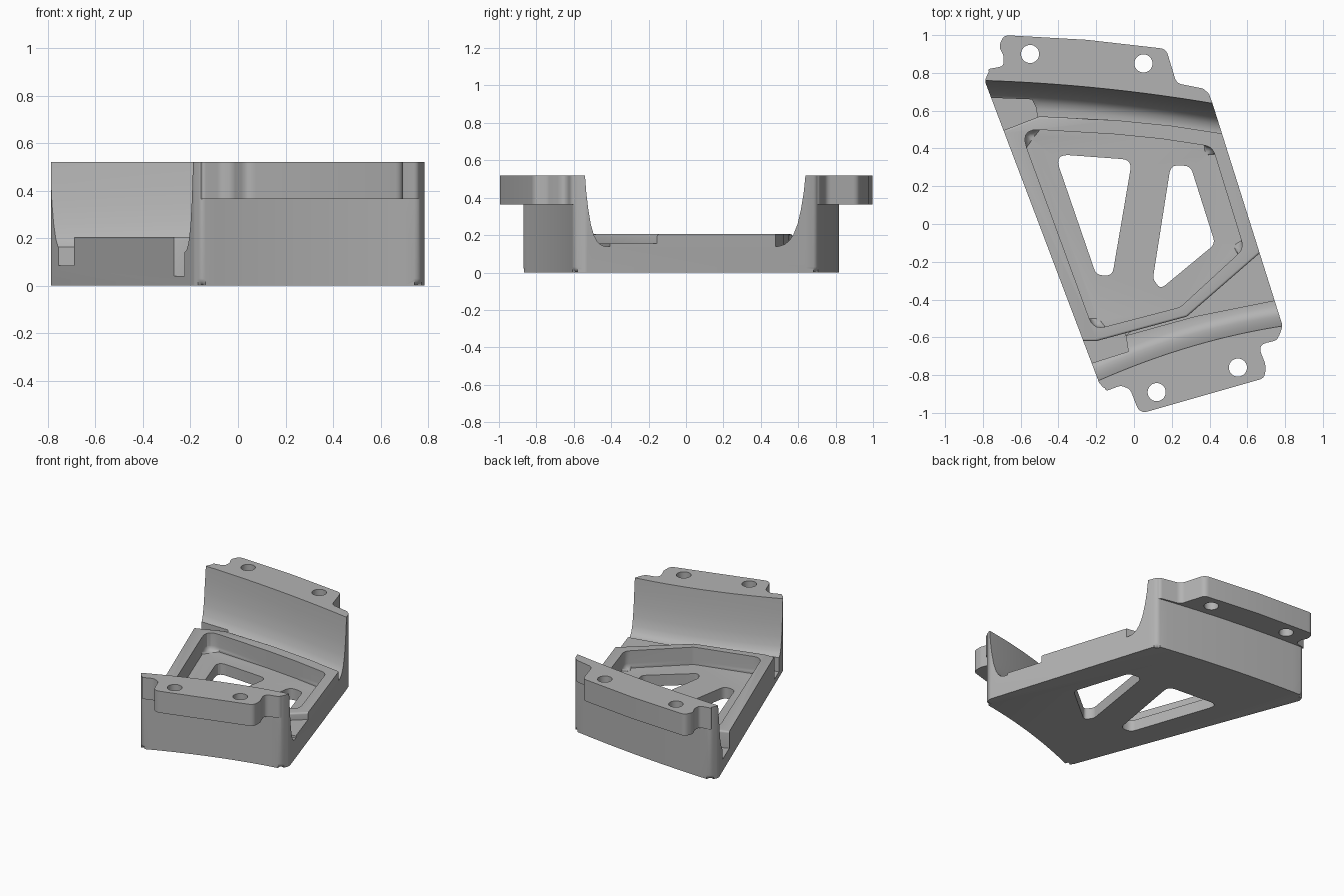
import bpy, bmesh, math
from mathutils import Vector

if "Cube" in bpy.data.objects:
    bpy.data.objects.remove(bpy.data.objects["Cube"], do_unlink=True)

grey = bpy.data.materials.new("cast_grey")
grey.use_nodes = True
COLOUR = (0.45, 0.45, 0.45, 1)
grey.diffuse_color = COLOUR
grey.node_tree.nodes["Principled BSDF"].inputs["Base Color"].default_value = COLOUR


def make_object(name, bm):
    bmesh.ops.recalc_face_normals(bm, faces=bm.faces[:])
    mesh = bpy.data.meshes.new(name)
    bm.to_mesh(mesh)
    bm.free()
    mesh.materials.append(grey)
    obj = bpy.data.objects.new(name, mesh)
    bpy.context.collection.objects.link(obj)
    return obj


def rounded(points, radius, steps=5):
    """Outline with every clear corner replaced by a small curve."""
    result, n = [], len(points)
    for i in range(n):
        a, p, b = (Vector(points[(i + k) % n]) for k in (-1, 0, 1))
        u, v = (a - p), (b - p)
        turn = math.pi - u.angle(v)
        if turn < 0.12:
            result.append(p)
            continue
        cut = min(radius * math.tan(turn / 2), u.length * 0.45, v.length * 0.45)
        start, end = p + u.normalized() * cut, p + v.normalized() * cut
        for s in range(steps + 1):
            t = s / steps
            result.append(start * (1 - t) ** 2 + p * 2 * t * (1 - t) + end * t * t)
    return result


def prism(name, points, z0, z1, radius=0.0, bottom=0.0, top=0.0):
    """Upright solid from a plan outline, with optional rounded rims."""
    outline = rounded(points, radius) if radius else [Vector(p) for p in points]
    bm = bmesh.new()
    low = [bm.verts.new((p.x, p.y, z0)) for p in outline]
    high = [bm.verts.new((p.x, p.y, z1)) for p in outline]
    bm.faces.new(low)
    bm.faces.new(high)
    for i in range(len(low)):
        j = (i + 1) % len(low)
        bm.faces.new((low[i], low[j], high[j], high[i]))
    for z, size in ((z0, bottom), (z1, top)):
        if size:
            rim = [e for e in bm.edges if all(abs(v.co.z - z) < 1e-5 for v in e.verts)]
            bmesh.ops.bevel(bm, geom=rim, offset=size, segments=4, profile=0.5,
                            affect='EDGES', clamp_overlap=False)
    return make_object(name, bm)


def boolean(target, tool, operation):
    mod = target.modifiers.new("cut", 'BOOLEAN')
    mod.object, mod.operation, mod.solver = tool, operation, 'EXACT'
    graph = bpy.context.evaluated_depsgraph_get()
    mesh = bpy.data.meshes.new_from_object(target.evaluated_get(graph))
    target.modifiers.clear()
    target.data = mesh
    bpy.data.objects.remove(tool, do_unlink=True)


# Curved plan lines of the two upright walls
def back_line(x):
    d = x + 0.19
    return 0.72 - 0.1 * d - 0.056 * d * d


def front_line(x):
    d = x - 0.2975
    return -0.65 + 0.297 * d - 0.147 * d * d


def sweep(line, x0, x1, shift, n=14):
    xs = [x0 + (x1 - x0) * i / n for i in range(n + 1)]
    return [(x, line(x) + shift) for x in xs]


# Main block: skewed plan with curved front and back
block = [(-0.79, 0.757), *sweep(back_line, -0.765, 0.392, 0.06), (0.415, 0.64),
         (0.787, -0.54), *sweep(front_line, 0.765, -0.155, -0.06), (-0.185, -0.84)]
bracket = prism("bracket", block, 0, 0.52, 0.04, bottom=0.03)

# Mounting flanges with scalloped ends
back_flange = [(-0.76, 0.79), (-0.775, 0.82), (-0.69, 0.835), (-0.69, 0.89),
               (-0.715, 0.94), (-0.69, 1.0), (-0.25, 0.975), (0.17, 0.927),
               (0.225, 0.745), (0.375, 0.715), (0.39, 0.68), (-0.2, 0.75)]
front_flange = [(-0.16, -0.85), (-0.15, -0.885), (-0.07, -0.855), (-0.02, -0.875),
                (0.03, -1.005), (0.695, -0.815), (0.695, -0.74), (0.655, -0.64),
                (0.76, -0.615), (0.77, -0.57), (0.3, -0.69)]
for name, plan in (("back_flange", back_flange), ("front_flange", front_flange)):
    boolean(bracket, prism(name, plan, 0.365, 0.52, 0.05), 'UNION')

# Open trough between the walls, lofted along x
wall = [(0, 0.9), (0, 0.52), (0.007, 0.43), (0.018, 0.34), (0.032, 0.26),
        (0.05, 0.2), (0.066, 0.17), (0.085, 0.15), (0.11, 0.14)]
bm = bmesh.new()
rings = []
for i in range(33):
    x = -1 + i / 16
    ring = [(front_line(x) + d, z) for d, z in wall]
    ring += [(back_line(x) - 1.25 * d, z) for d, z in reversed(wall)]
    rings.append([bm.verts.new((x, y, z)) for y, z in ring])
for a, b in zip(rings, rings[1:]):
    for i in range(len(a)):
        j = (i + 1) % len(a)
        bm.faces.new((a[i], a[j], b[j], b[i]))
bm.faces.new(rings[0])
bm.faces.new(rings[-1])
trough = make_object("trough", bm)

# Deeper channel ends on one side
back_notch = [(-0.95, 0.675), (-0.54, 0.66), (-0.52, 0.62), (-0.5, 0.5), (-0.95, 0.4)]
front_notch = [(-0.4, -0.79), (-0.22, -0.735), (-0.03, -0.675), (-0.05, -0.55), (-0.4, -0.55)]
boolean(trough, prism("back_notch", back_notch, 0.085, 0.21), 'UNION')
boolean(trough, prism("front_notch", front_notch, 0.04, 0.21), 'UNION')

# Raised tray and low shelf left standing in the trough
tray = [(-0.86, 0.43), (-0.5, 0.57), (-0.1, 0.55), (0.2, 0.52), (0.46, 0.48),
        (0.9, 0.39), (0.9, 0.05), (0.28, -0.49), (-0.2, -0.62), (-0.5, -0.62)]
shelf = [(-0.05, -0.595), (0.33, -0.49), (0.73, -0.41), (0.95, -0.37),
         (0.95, 0.1), (0.6, 0.1), (0.2, -0.4)]
boolean(trough, prism("tray", tray, -0.1, 0.205, top=0.012), 'DIFFERENCE')
boolean(trough, prism("shelf", shelf, -0.1, 0.155), 'DIFFERENCE')
boolean(bracket, trough, 'DIFFERENCE')

# Tray pocket with rounded floor edge
pocket = [(-0.605, 0.505), (-0.1, 0.475), (0.15, 0.45), (0.415, 0.41),
          (0.582, -0.13), (0.245, -0.44), (-0.215, -0.56)]
boolean(bracket, prism("pocket", pocket, 0.08, 0.4, 0.07, bottom=0.035), 'DIFFERENCE')

# Weight-saving windows through the floor
windows = [[(-0.42, 0.37), (-0.01, 0.34), (-0.115, -0.275), (-0.2, -0.27)],
           [(0.195, 0.315), (0.3, 0.305), (0.43, -0.105), (0.14, -0.345), (0.1, -0.29)]]
for plan in windows:
    boolean(bracket, prism("window", plan, -0.2, 0.3, 0.05), 'DIFFERENCE')

# Bolt holes
for cx, cy in ((-0.55, 0.9), (0.05, 0.85), (0.12, -0.89), (0.55, -0.76)):
    ring = [(cx + 0.048 * math.cos(k * math.pi / 14), cy + 0.048 * math.sin(k * math.pi / 14))
            for k in range(28)]
    boolean(bracket, prism("bolt_hole", ring, 0.2, 0.8), 'DIFFERENCE')

bpy.context.view_layer.objects.active = bracket
bracket.select_set(True)
bpy.ops.object.shade_smooth_by_angle(angle=math.radians(30))
